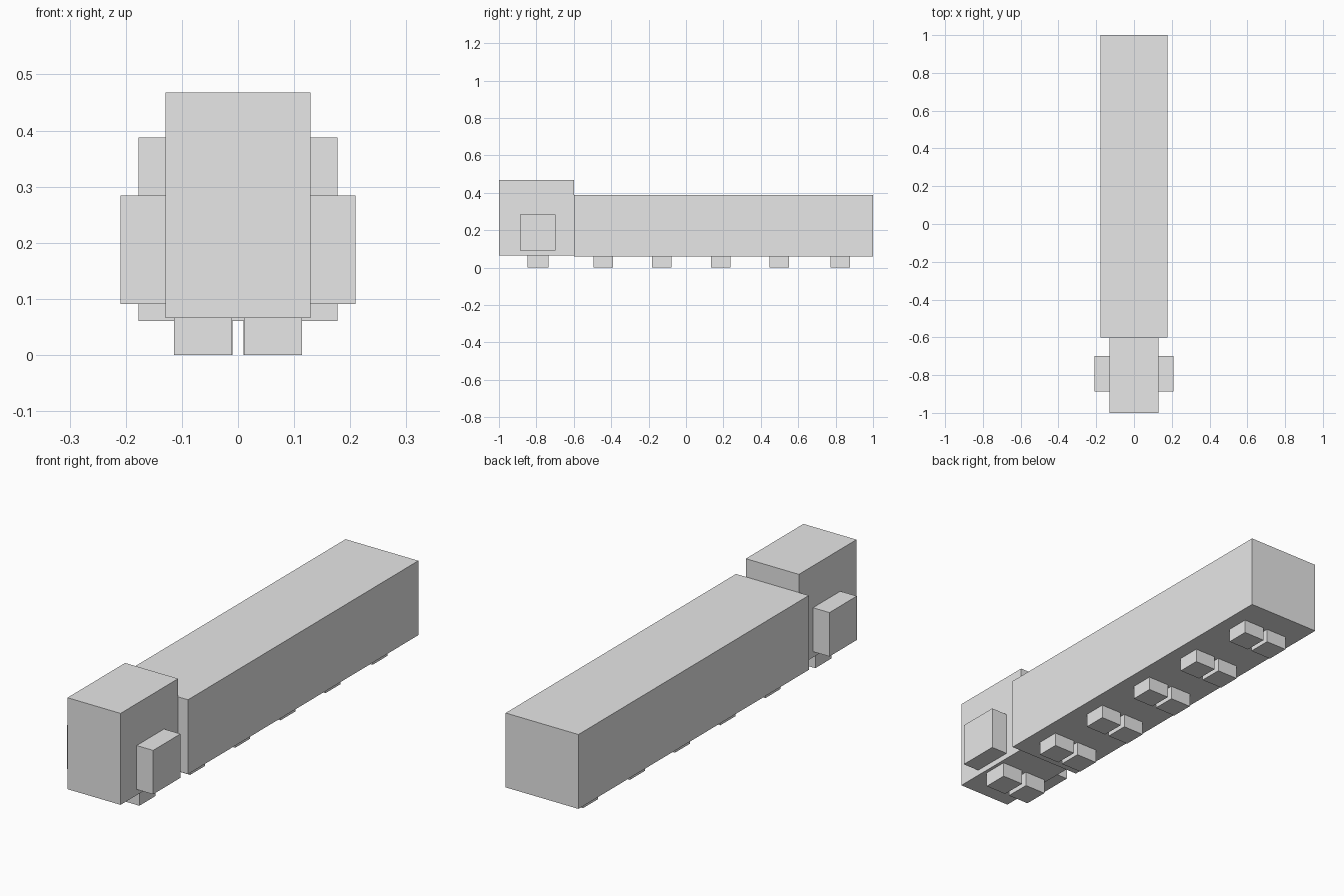
import bpy

cube = bpy.data.objects.get("Cube")
if cube:
    bpy.data.objects.remove(cube, do_unlink=True)

GREY = (0.8, 0.8, 0.8, 1.0)
grey = bpy.data.materials.new("plain_grey")
grey.use_nodes = True
grey.diffuse_color = GREY
grey.node_tree.nodes["Principled BSDF"].inputs["Base Color"].default_value = GREY


def box(name, x, y, z):
    """Box spanning the (low, high) range given on each axis."""
    spans = (x, y, z)
    bpy.ops.mesh.primitive_cube_add(size=1, location=[(a + b) / 2 for a, b in spans])
    obj = bpy.context.object
    obj.name = name
    obj.scale = [b - a for a, b in spans]
    bpy.ops.object.transform_apply(location=False, rotation=False, scale=True)
    obj.data.materials.append(grey)
    return obj


def box_pair(name, x, y, z):
    """The same box on the model's left (+x) and right (-x)."""
    box("left_" + name, x, y, z)
    box("right_" + name, (-x[1], -x[0]), y, z)


# Cab and long trailer
box("cab", (-0.129, 0.129), (-1.0, -0.6), (0.066, 0.468))
box("trailer", (-0.177, 0.177), (-0.6, 1.0), (0.061, 0.388))

# Boxes on the sides of the cab
box_pair("side_box", (0.129, 0.209), (-0.888, -0.698), (0.091, 0.284))

# Blocky wheels under the cab
box_pair("cab_wheel", (0.011, 0.114), (-0.848, -0.735), (0.0, 0.066))

# Five pairs of wheels under the trailer
for i, y in enumerate((-0.442, -0.129, 0.186, 0.499, 0.825), start=1):
    box_pair(f"trailer_wheel_{i}", (0.010, 0.113), (y - 0.052, y + 0.052), (0.0, 0.061))
